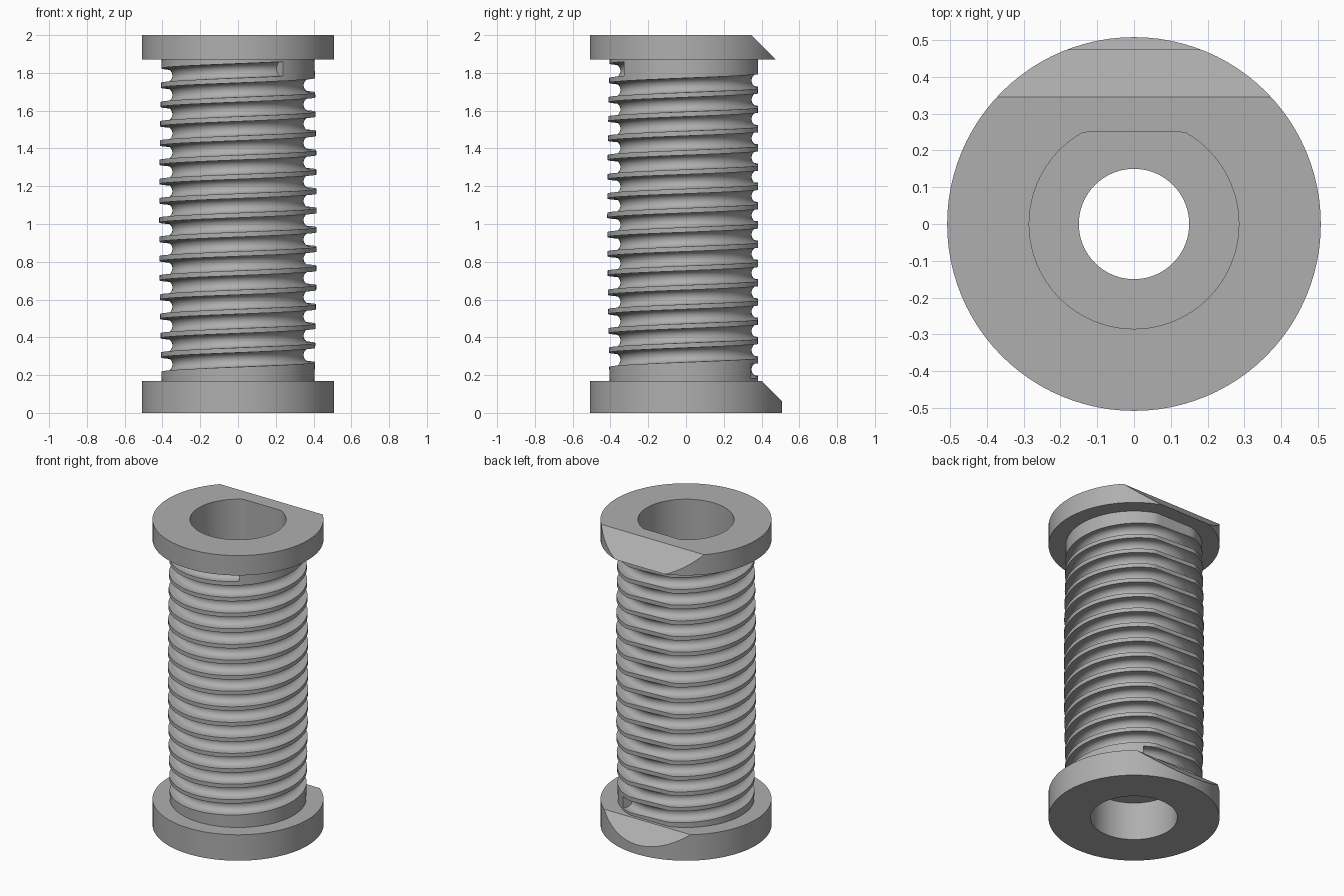
import bpy
import bmesh
import math

if "Cube" in bpy.data.objects:
    bpy.data.objects.remove(bpy.data.objects["Cube"], do_unlink=True)

SEGMENTS = 96
PITCH = 0.102

grey = bpy.data.materials.new("grey plastic")
grey.use_nodes = True
colour = (0.43, 0.43, 0.43, 1)
grey.diffuse_color = colour
grey.node_tree.nodes["Principled BSDF"].inputs["Base Color"].default_value = colour


def loft(name, rings):
    """Closed solid through a list of equal-length point rings."""
    bm = bmesh.new()
    loops = [[bm.verts.new(p) for p in ring] for ring in rings]
    n = len(loops[0])
    for a, b in zip(loops, loops[1:]):
        for i in range(n):
            j = (i + 1) % n
            bm.faces.new((a[i], a[j], b[j], b[i]))
    bm.faces.new(loops[0][::-1])
    bm.faces.new(loops[-1])
    bmesh.ops.recalc_face_normals(bm, faces=bm.faces)
    mesh = bpy.data.meshes.new(name)
    bm.to_mesh(mesh)
    bm.free()
    mesh.materials.append(grey)
    obj = bpy.data.objects.new(name, mesh)
    bpy.context.collection.objects.link(obj)
    return obj


def circle(r, z, flat=1):
    """Circle at height z, flattened at the back where y exceeds flat."""
    angles = [math.tau * i / SEGMENTS for i in range(SEGMENTS)]
    return [(r * math.cos(a), min(r * math.sin(a), flat), z) for a in angles]


def wedge(name, outline):
    """Prism along x from a (y, z) outline."""
    return loft(name, [[(x, y, z) for y, z in outline] for x in (-0.7, 0.7)])


# Spool: two flanges and a slightly barrelled core with a flat back
rings = [circle(0.508, 0), circle(0.508, 0.17)]
STEPS = 12
for i in range(STEPS + 1):
    t = i / STEPS
    rings.append(circle(0.405 + 0.012 * math.sin(math.pi * t), 0.17 + 1.7 * t, 0.38))
rings += [circle(0.508, 1.87), circle(0.508, 2)]
spool = loft("threaded_spool", rings)

# Helical groove with a rounded root
start, end = math.radians(58), math.radians(306 + 360 * 15)
profile = [(0.45, -0.038)]
for k in range(11):
    a = -math.pi / 2 + math.pi * k / 10
    profile.append((0.385 - 0.038 * math.cos(a), 0.038 * math.sin(a)))
profile.append((0.45, 0.038))
count = int((end - start) / math.tau * SEGMENTS)
path = []
for i in range(count + 1):
    a = start + (end - start) * i / count
    z = 0.221 + PITCH * (a - start) / math.tau
    path.append([(r * math.cos(a), r * math.sin(a), z + h) for r, h in profile])

# Cutters: groove, stepped bore and slanted flange cuts
cutters = [
    loft("groove_cutter", path),
    loft("lower_recess_cutter", [circle(0.258, -0.1), circle(0.258, 0.25)]),
    loft("bore_cutter", [circle(0.15, 0.2), circle(0.15, 0.6)]),
    loft("upper_pocket_cutter", [circle(0.285, 0.37, 0.25), circle(0.285, 2.1, 0.25)]),
    wedge("upper_slant_cutter", [(0.335, 2.01), (0.7, 1.645), (0.7, 2.01)]),
    wedge("lower_slant_cutter", [(0.39, 0.18), (0.6, -0.03), (0.6, 0.18)]),
]
bpy.ops.object.select_all(action="DESELECT")
bpy.context.view_layer.objects.active = spool
spool.select_set(True)
for cutter in cutters:
    mod = spool.modifiers.new(cutter.name, "BOOLEAN")
    mod.operation = "DIFFERENCE"
    mod.solver = "EXACT"
    mod.object = cutter
    bpy.ops.object.modifier_apply(modifier=mod.name)
    bpy.data.objects.remove(cutter, do_unlink=True)

bpy.ops.object.shade_smooth_by_angle(angle=math.radians(30))
